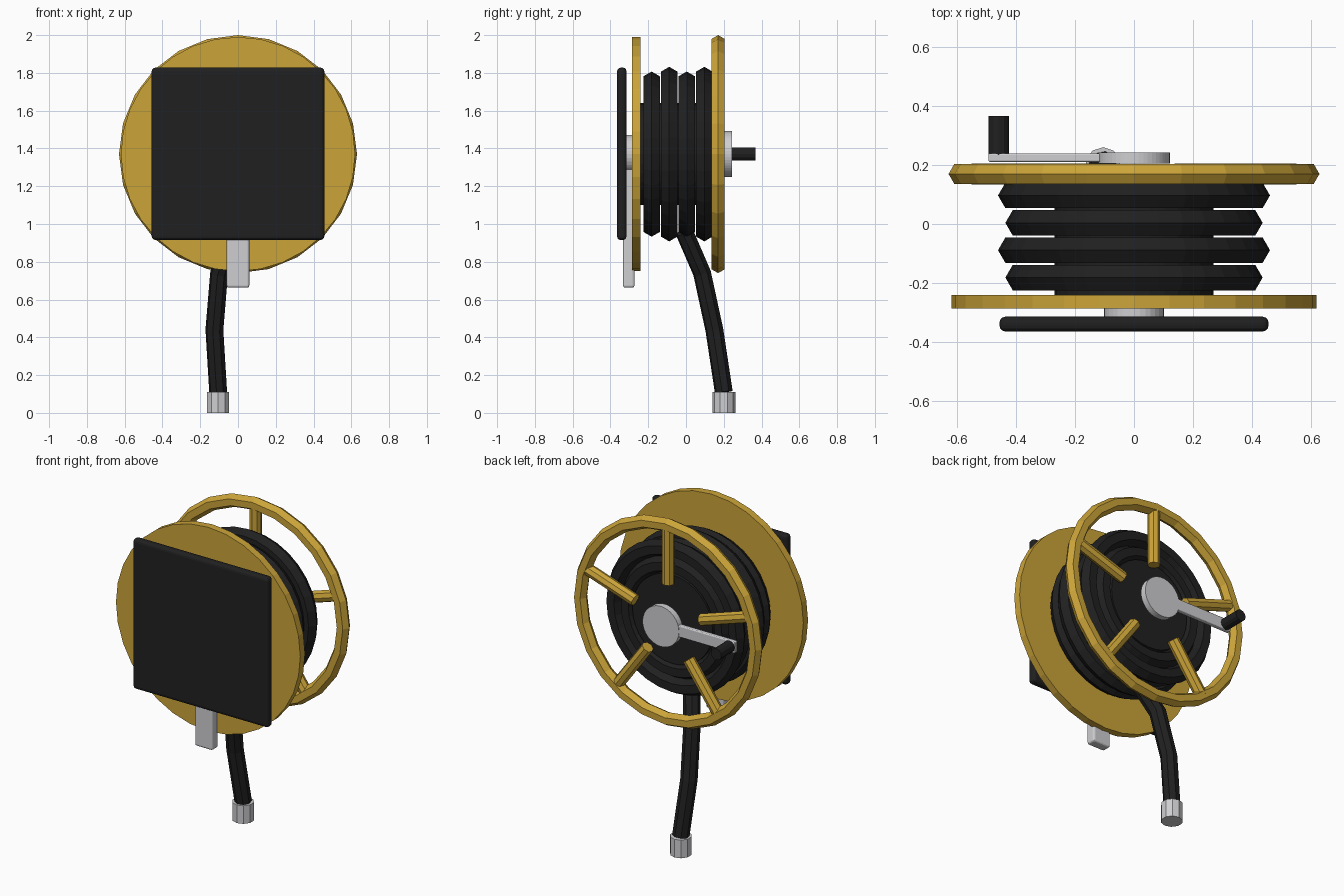
import bpy, math
from mathutils import Vector

cube = bpy.data.objects.get("Cube")
if cube:
    bpy.data.objects.remove(cube, do_unlink=True)

AXLE_Z = 1.37


def material(name, rgb):
    m = bpy.data.materials.new(name)
    m.use_nodes = True
    m.diffuse_color = (*rgb, 1)
    m.node_tree.nodes["Principled BSDF"].inputs["Base Color"].default_value = (*rgb, 1)
    return m


gold = material("golden yellow", (0.60, 0.37, 0.04))
black = material("rubber black", (0.0145, 0.0145, 0.015))
grey = material("light metal", (0.62, 0.62, 0.64))


def finish(name, mat):
    ob = bpy.context.object
    ob.name = name
    ob.data.materials.append(mat)
    return ob


def rod(name, mat, r, a, b, sides):
    """Cylinder from point a to point b."""
    a, b = Vector(a), Vector(b)
    d = b - a
    bpy.ops.mesh.primitive_cylinder_add(
        vertices=sides, radius=r, depth=d.length, location=(a + b) / 2,
        rotation=d.to_track_quat('Z', 'Y').to_euler())
    return finish(name, mat)


def disc(name, mat, r, y0, y1, sides):
    return rod(name, mat, r, (0, y0, AXLE_Z), (0, y1, AXLE_Z), sides)


def ring(name, mat, major, minor, y, sides):
    """Hoop around the axle with a six-sided section."""
    bpy.ops.mesh.primitive_torus_add(
        major_radius=major, minor_radius=minor, major_segments=sides,
        minor_segments=6, location=(0, y, AXLE_Z), rotation=(math.pi / 2, 0, 0))
    return finish(name, mat)


def box(name, mat, lo, hi, bevel):
    lo, hi = Vector(lo), Vector(hi)
    bpy.ops.mesh.primitive_cube_add(size=1, location=(lo + hi) / 2)
    ob = finish(name, mat)
    ob.scale = hi - lo
    bpy.ops.object.transform_apply(location=False, rotation=False, scale=True)
    mod = ob.modifiers.new("rounded_edges", 'BEVEL')
    mod.width, mod.segments = bevel, 3
    return ob


# Wall mount: square plate, hub and bracket
box("mount_plate", black, (-0.457, -0.365, 0.915), (0.457, -0.315, 1.828), 0.02)
disc("mount_hub", grey, 0.102, -0.33, -0.28, 32)
box("mount_bracket", grey, (-0.06, -0.333, 0.663), (0.06, -0.273, 1.3), 0.012)

# Reel: solid flange, drum and open spoked rim
disc("front_flange", gold, 0.62, -0.287, -0.242, 32)
disc("drum", black, 0.27, -0.25, 0.13, 32)
ring("rear_rim", gold, 0.59, 0.04, 0.17, 24)
for i in range(5):
    t = math.radians(90 + 72 * i)
    out = Vector((math.cos(t), 0, math.sin(t)))
    hub = Vector((0, 0.17, AXLE_Z))
    rod(f"rim_spoke_{i + 1}", gold, 0.035, hub + out * 0.235, hub + out * 0.58, 8)

# Wound hose: an outer and an inner layer
for i in range(4):
    y = -0.182 + 0.093 * i
    ring(f"hose_coil_{i + 1}", black, 0.412 if i % 2 else 0.387, 0.05, y, 32)
    ring(f"inner_coil_{i + 1}", black, 0.315, 0.05, y, 32)

# Hanging hose end and nozzle
curve = bpy.data.curves.new("hose_end", 'CURVE')
curve.dimensions = '3D'
curve.bevel_depth = 0.048
curve.bevel_resolution = 2
curve.use_fill_caps = True
path = [(-0.03, -0.01, 0.96), (-0.10, 0.085, 0.74), (-0.125, 0.15, 0.44), (-0.105, 0.2, 0.11)]
spline = curve.splines.new('POLY')
spline.points.add(len(path) - 1)
for p, co in zip(spline.points, path):
    p.co = (*co, 1)
spline.use_smooth = False
curve.materials.append(black)
bpy.context.collection.objects.link(bpy.data.objects.new("hose_end", curve))
rod("hose_nozzle", grey, 0.061, (-0.105, 0.2, 0), (-0.105, 0.2, 0.11), 10)

# Crank
disc("crank_hub", grey, 0.122, 0.205, 0.243, 48)
box("crank_arm", grey, (-0.495, 0.211, AXLE_Z - 0.035), (-0.05, 0.24, AXLE_Z + 0.035), 0.006)
rod("crank_handle", black, 0.035, (-0.46, 0.225, AXLE_Z), (-0.46, 0.367, AXLE_Z), 12)
